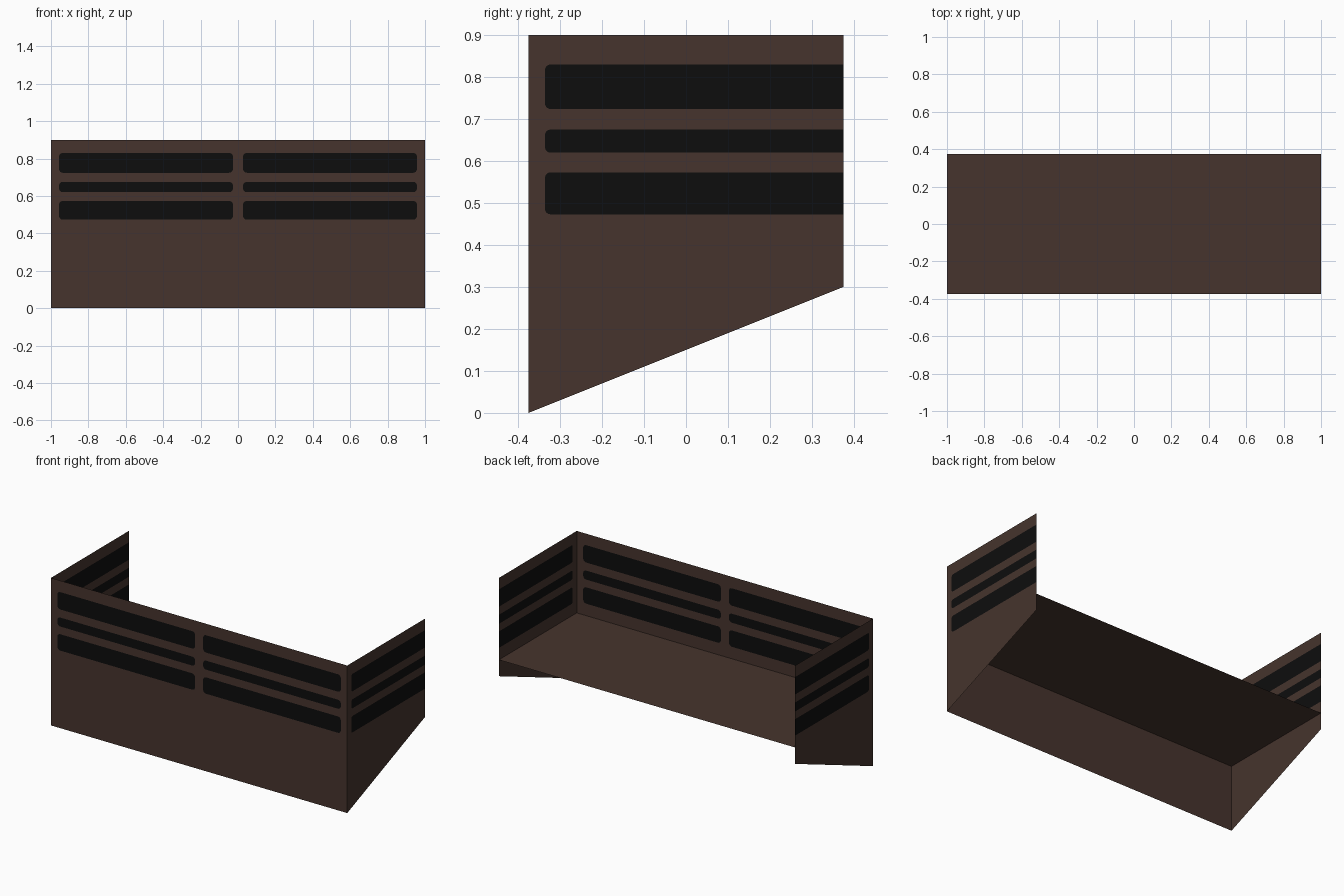
import bpy, bmesh, math
from mathutils import Vector

if "Cube" in bpy.data.objects:
    bpy.data.objects.remove(bpy.data.objects["Cube"])

W, D, H = 1.0, 0.375, 0.9          # half width, half depth, height
SLOT_ROWS = [(0.473, 0.573), (0.62, 0.675), (0.724, 0.83)]


def material(name, rgb):
    m = bpy.data.materials.new(name)
    m.diffuse_color = (*rgb, 1)
    m.use_nodes = True
    m.node_tree.nodes["Principled BSDF"].inputs["Base Color"].default_value = m.diffuse_color
    return m


BROWN = material("dark brown", (0.0612, 0.0343, 0.0262))
BLACK = material("black", (0.004, 0.004, 0.004))


def rounded_rect(a0, a1, z0, z1, r, steps=4):
    pts = []
    corners = [(a1 - r, z1 - r), (a0 + r, z1 - r), (a0 + r, z0 + r), (a1 - r, z0 + r)]
    for k, (ca, cz) in enumerate(corners):
        for i in range(steps + 1):
            t = math.pi / 2 * (k + i / steps)
            pts.append((ca + r * math.cos(t), cz + r * math.sin(t)))
    return pts


def panel(name, outline, slots, place, normal, trim=None):
    """Flat sheet with black slots set flush into it."""
    normal = Vector(normal)
    bm = bmesh.new()

    def loop(pts):
        vs = [bm.verts.new(place(a, b)) for a, b in pts]
        es = [bm.edges.new((vs[i], vs[(i + 1) % len(vs)])) for i in range(len(vs))]
        return vs, es

    edges = loop(outline)[1]
    slot_loops = []
    for s in slots:
        vs, es = loop(s)
        slot_loops.append(vs)
        edges += es
    bmesh.ops.triangle_fill(bm, use_beauty=True, edges=edges, normal=normal)
    for vs in slot_loops:
        bm.faces.new(vs).material_index = 1
    if trim is not None:
        bmesh.ops.bisect_plane(bm, geom=bm.verts[:] + bm.edges[:] + bm.faces[:],
                               plane_co=(0, trim, 0), plane_no=(0, 1, 0), clear_outer=True)
    bm.normal_update()
    for f in bm.faces:
        if f.normal.dot(normal) < 0:
            f.normal_flip()
    me = bpy.data.meshes.new(name)
    bm.to_mesh(me)
    bm.free()
    me.materials.append(BROWN)
    me.materials.append(BLACK)
    ob = bpy.data.objects.new(name, me)
    bpy.context.collection.objects.link(ob)


# Front wall: two columns of three slots
front_slots = [rounded_rect(a, b, z0, z1, 0.02)
               for a, b in ((-0.957, -0.027), (0.027, 0.957)) for z0, z1 in SLOT_ROWS]
panel("front_wall", [(-W, 0), (W, 0), (W, H), (-W, H)], front_slots,
      lambda a, z: (a, -D, z), (0, -1, 0))

# Side walls: sloped lower edge, slots run out at the open back edge
side_slots = [rounded_rect(-0.336, 0.45, z0, z1, 0.013) for z0, z1 in SLOT_ROWS]
side_outline = [(-D, 0), (0.5, 0.35), (0.5, H), (-D, H)]
for name, s in (("right_wall", 1), ("left_wall", -1)):
    panel(name, side_outline, side_slots,
          lambda a, z, s=s: (s * W, a, z), (s, 0, 0), trim=D)

# Floor
panel("floor", [(-W, -D), (W, -D), (W, D), (-W, D)], [],
      lambda x, y: (x, y, 0.4), (0, 0, 1))
